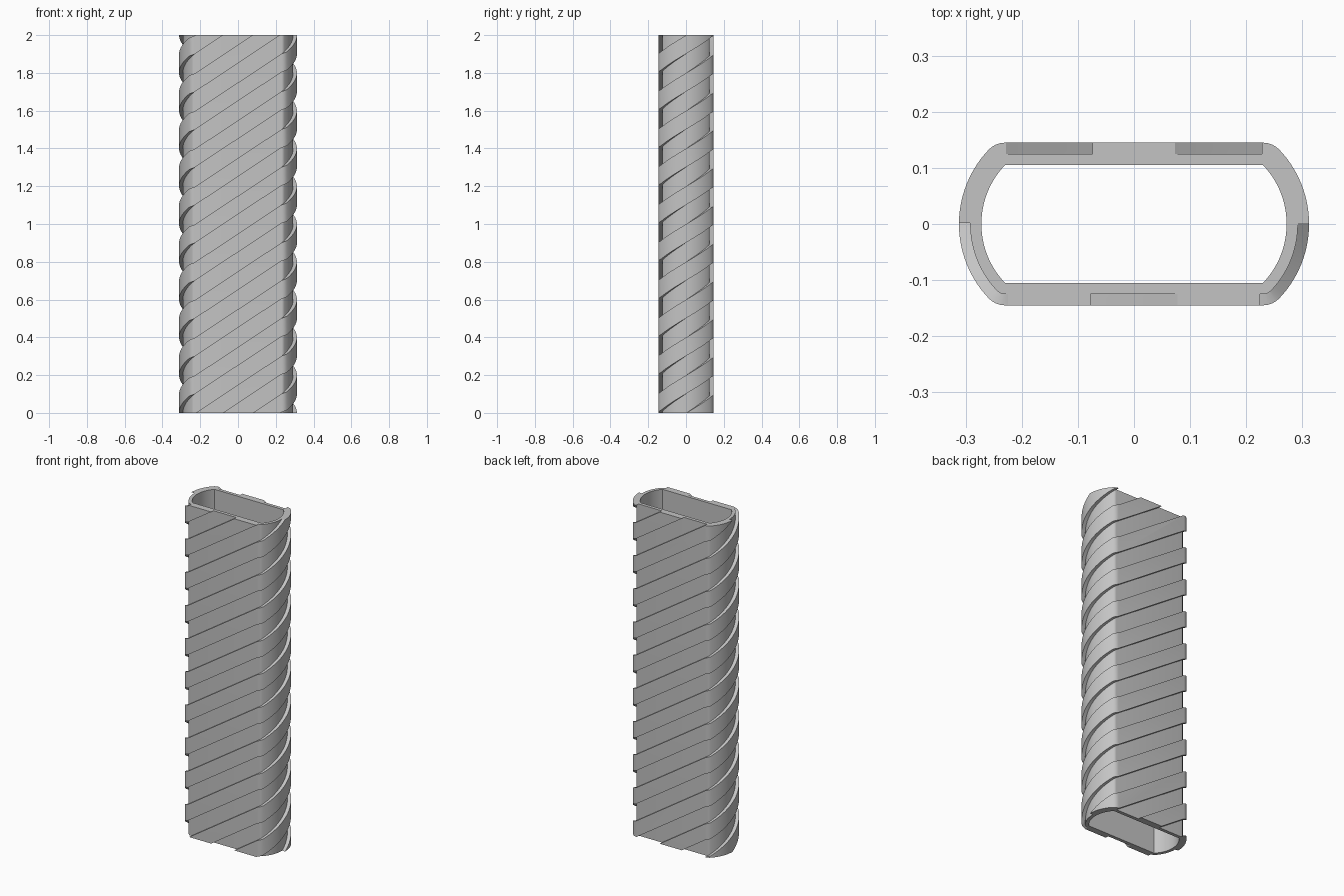
import bpy, bmesh, math
from mathutils import Vector

HEIGHT, TURNS, STARTS = 2.0, 2, 5
ARC_R, ARC_X, HOLE_Y = 0.152, 0.12, 0.105   # hole: two flats joined by round ends
CORE, RIDGE = 0.02, 0.04                    # offsets outward from the hole
RIDGE_START, RIDGE_WIDTH = 0.002, 0.147     # measured along the core outline

if "Cube" in bpy.data.objects:
    bpy.data.objects.remove(bpy.data.objects["Cube"])

mat = bpy.data.materials.new("plain grey")
mat.use_nodes = True
colour = (0.55, 0.55, 0.55, 1)
mat.diffuse_color = colour
mat.node_tree.nodes["Principled BSDF"].inputs["Base Color"].default_value = colour


def outline():
    """Stations (hole point, outward normal) counter-clockwise from +x."""
    corner = math.asin(HOLE_Y / ARC_R)
    angles = [corner * i / 14 for i in range(15)]
    angles += [corner + (math.pi / 2 - corner) * i / 4 for i in range(1, 5)]
    quarter = []
    for a in angles:
        b = min(a, corner)
        quarter.append((Vector((ARC_X + ARC_R * math.cos(b), ARC_R * math.sin(b), 0)),
                        Vector((math.cos(a), math.sin(a), 0))))

    def mirrored(sx, sy, flip):
        m = Vector((sx, sy, 1))
        part = [(p * m, n * m) for p, n in quarter]
        return part[::-1] if flip else part

    return (mirrored(1, 1, False) + mirrored(-1, 1, True)
            + mirrored(-1, -1, False)[1:] + mirrored(1, -1, True))


stations = outline()
lengths = [0.0]
for (p, n), (q, m) in zip(stations, stations[1:]):
    lengths.append(lengths[-1] + ((q + m * CORE) - (p + n * CORE)).length)
PERIMETER = lengths[-1]


def wrap(s, d, z):
    """Roll a flat plate coordinate onto the tube outline."""
    s %= PERIMETER
    i = max(k for k in range(len(lengths) - 1) if lengths[k] <= s + 1e-7)
    t = (s - lengths[i]) / (lengths[i + 1] - lengths[i])
    (p, n), (q, m) = stations[i], stations[i + 1]
    v = p.lerp(q, t) + n.lerp(m, t) * d
    v.z = z
    return v


def finish(name, bm):
    mesh = bpy.data.meshes.new(name)
    bm.to_mesh(mesh)
    bm.free()
    mesh.materials.append(mat)
    obj = bpy.data.objects.new(name, mesh)
    bpy.context.collection.objects.link(obj)
    bpy.ops.object.select_all(action='DESELECT')
    obj.select_set(True)
    bpy.context.view_layer.objects.active = obj
    bpy.ops.object.shade_smooth_by_angle(angle=math.radians(30))


# Hollow core tube
bm = bmesh.new()
rings = []
for d, z in ((0, 0), (CORE, 0), (CORE, HEIGHT), (0, HEIGHT)):
    rings.append([bm.verts.new(p + n * d + Vector((0, 0, z))) for p, n in stations[:-1]])
count = len(rings[0])
for k in range(4):
    a, b = rings[k], rings[(k + 1) % 4]
    for i in range(count):
        j = (i + 1) % count
        bm.faces.new((a[i], a[j], b[j], b[i]))
bmesh.ops.remove_doubles(bm, verts=bm.verts, dist=1e-5)
bmesh.ops.recalc_face_normals(bm, faces=bm.faces)
finish("core_tube", bm)


# Raised spiral bands: slanted flat strips, sliced at the stations and wrapped
def spiral_band(index):
    s0 = RIDGE_START + index * PERIMETER / STARTS
    s1, rise = s0 + RIDGE_WIDTH, TURNS * PERIMETER
    bm = bmesh.new()
    bm.faces.new([bm.verts.new((s, RIDGE, z)) for s, z in
                  ((s0, 0), (s1, 0), (s1 + rise, HEIGHT), (s0 + rise, HEIGHT))])
    for turn in range(TURNS + 2):
        for length in lengths[:-1]:
            cut = turn * PERIMETER + length
            if s0 < cut < s1 + rise:
                bmesh.ops.bisect_plane(
                    bm, geom=bm.verts[:] + bm.edges[:] + bm.faces[:], dist=1e-6,
                    plane_co=(cut, 0, 0), plane_no=(1, 0, 0))
    # Side walls down to the core
    tops = bm.faces[:]
    rim = [e for e in bm.edges if e.is_boundary]
    walls = bmesh.ops.extrude_edge_only(bm, edges=rim)["geom"]
    for v in walls:
        if isinstance(v, bmesh.types.BMVert):
            v.co.y = CORE
    for v in bm.verts:
        v.co = wrap(*v.co)
    bmesh.ops.recalc_face_normals(bm, faces=bm.faces)
    bm.normal_update()
    facing = sum(f.normal.dot(f.calc_center_median() * Vector((1, 1, 0))) for f in tops)
    if facing < 0:
        bmesh.ops.reverse_faces(bm, faces=bm.faces)
    finish(f"spiral_band_{index + 1}", bm)


for index in range(STARTS):
    spiral_band(index)
